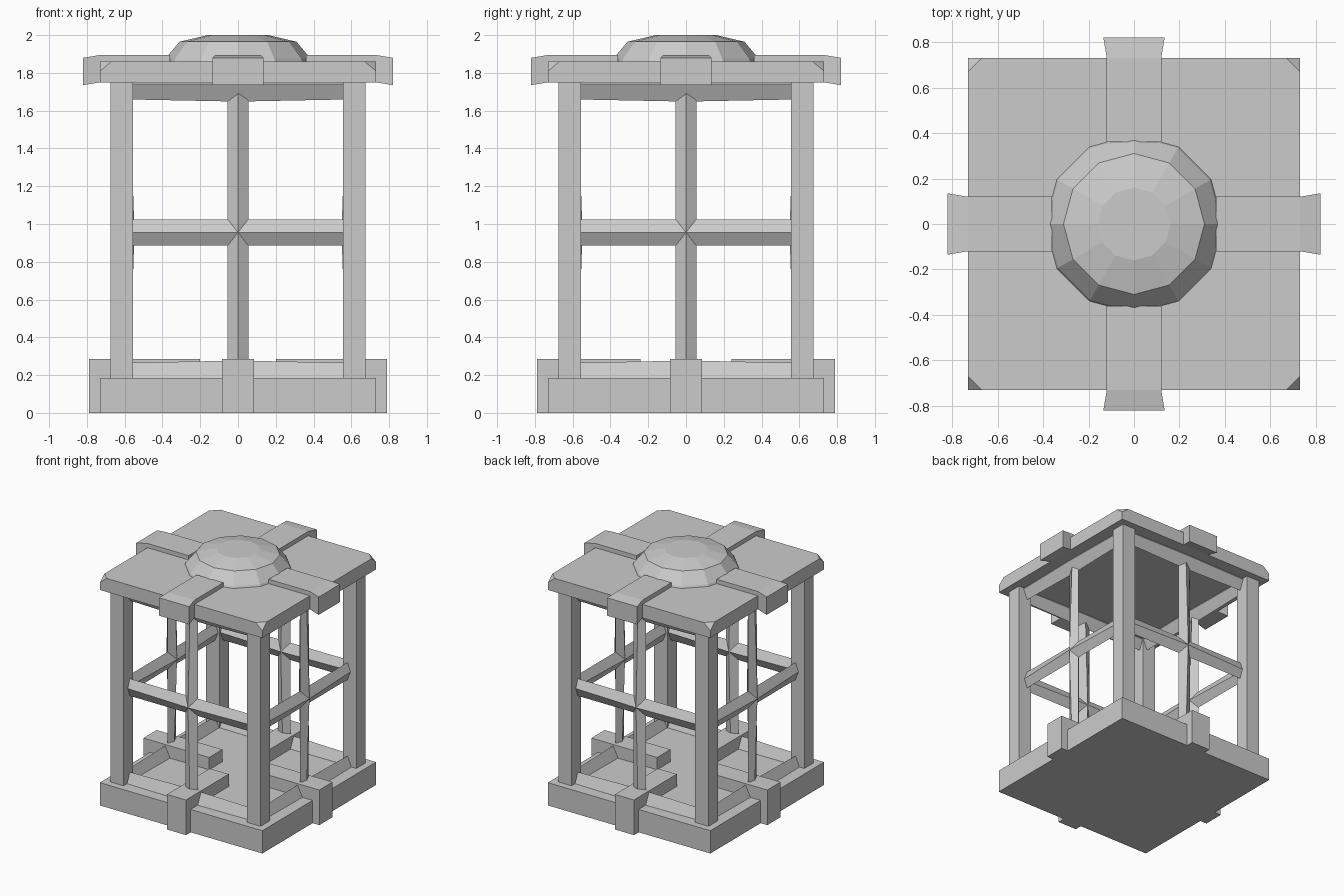
import bpy, bmesh, math
from mathutils import Matrix, Vector

default = bpy.data.objects.get("Cube")
if default:
    bpy.data.objects.remove(default, do_unlink=True)

grey = bpy.data.materials.new("light_grey_metal")
grey.use_nodes = True
colour = (0.6, 0.6, 0.6, 1)
grey.diffuse_color = colour
grey.node_tree.nodes["Principled BSDF"].inputs["Base Color"].default_value = colour

SIDES = ("front", "left", "back", "right")


def finish(name, bm, turn=0):
    """Turn the part about the z axis in quarter turns and add it to the scene."""
    bmesh.ops.transform(bm, matrix=Matrix.Rotation(turn * math.pi / 2, 4, "Z"), verts=bm.verts)
    bmesh.ops.recalc_face_normals(bm, faces=bm.faces)
    mesh = bpy.data.meshes.new(name)
    bm.to_mesh(mesh)
    bm.free()
    mesh.materials.append(grey)
    obj = bpy.data.objects.new(name, mesh)
    bpy.context.collection.objects.link(obj)
    return obj


def box(lo, hi):
    lo, hi = Vector(lo), Vector(hi)
    bm = bmesh.new()
    bmesh.ops.create_cube(bm, size=1)
    for v in bm.verts:
        v.co = (lo + hi) / 2 + Vector(a * b for a, b in zip(v.co, hi - lo))
    return bm


def loft(rings):
    """Skin a row of equal point rings and cap both ends."""
    bm = bmesh.new()
    loops = [[bm.verts.new(p) for p in ring] for ring in rings]
    for a, b in zip(loops, loops[1:]):
        for i in range(len(a)):
            j = (i + 1) % len(a)
            bm.faces.new((a[i], a[j], b[j], b[i]))
    bm.faces.new(loops[0])
    bm.faces.new(loops[-1])
    return bm


def diamond_bar(start, end, across, ends, middle):
    """Four-sided bar; ends and middle are (half width across, half depth in y)."""
    start, end, across = Vector(start), Vector(end), Vector(across)
    rings = []
    for t, (w, d) in ((0, ends), (0.5, middle), (1, ends)):
        c = start.lerp(end, t)
        y = Vector((0, d, 0))
        rings.append([c + across * w, c + y, c - across * w, c - y])
    return loft(rings)


def section(y, w, low, high):
    return [(-w, y, low), (w, y, low), (w, y, high), (-w, y, high)]


HALF = 0.73
FLOOR, CEILING, ROOF = 0.185, 1.75, 1.86
BAR_Y = -0.595

# Base slab
finish("base_slab", box((-HALF, -HALF, 0), (HALF, HALF, FLOOR)))

# Roof slab with its four upper corners cut off
bm = box((-HALF, -HALF, CEILING), (HALF, HALF, ROOF))
for sx in (-1, 1):
    for sy in (-1, 1):
        points = [Vector((sx * (HALF - 0.06), sy * HALF, ROOF)),
                  Vector((sx * HALF, sy * (HALF - 0.06), ROOF)),
                  Vector((sx * HALF, sy * HALF, ROOF - 0.05))]
        normal = (points[1] - points[0]).cross(points[2] - points[0])
        if normal.z < 0:
            normal.negate()
        cut = bmesh.ops.bisect_plane(
            bm, geom=bm.verts[:] + bm.edges[:] + bm.faces[:],
            plane_co=points[0], plane_no=normal, clear_outer=True)
        edges = [e for e in cut["geom_cut"] if isinstance(e, bmesh.types.BMEdge)]
        bmesh.ops.holes_fill(bm, edges=edges)
finish("roof_slab", bm)

# Faceted dome
profile = ((0.405, 1.83), (0.385, 1.875), (0.31, 1.965), (0.16, 2.0))
angles = [i * math.tau / 12 for i in range(12)]
finish("dome", loft([[(r * math.cos(a), r * math.sin(a), z) for a in angles] for r, z in profile]))

for turn, side in enumerate(SIDES):
    # Corner post
    finish(side + "_corner_post", box((-0.675, -0.675, FLOOR - 0.02), (-0.555, -0.555, CEILING + 0.02)), turn)

    # Clamp block gripping the base
    inner = 0.2 if turn % 2 else 0.24
    finish(side + "_base_clamp", box((-0.085, -0.79, 0), (0.085, -inner, 0.285)), turn)

    # Roof strap that flares and dips past the edge
    finish(side + "_roof_strap", loft([section(-0.36, 0.12, 1.755, 1.895),
                                       section(-HALF, 0.12, 1.75, 1.895),
                                       section(-0.82, 0.135, 1.735, 1.88)]), turn)

    # Window bars, thicker in the middle
    finish(side + "_upright_bar", diamond_bar((0, BAR_Y, 0.16), (0, BAR_Y, CEILING), (1, 0, 0),
                                              (0.055, 0.02), (0.055, 0.047)), turn)
    finish(side + "_cross_bar", diamond_bar((-0.57, BAR_Y, 0.955), (0.57, BAR_Y, 0.955), (0, 0, 1),
                                            (0.07, 0.027), (0.07, 0.047)), turn)

    # Sill and top rail
    for part, z in (("sill", FLOOR), ("top_rail", CEILING - 0.01)):
        finish(side + "_" + part, diamond_bar((-0.6, BAR_Y, z), (0.6, BAR_Y, z), (0, 0, 1),
                                              (0.08, 0.035), (0.092, 0.045)), turn)
